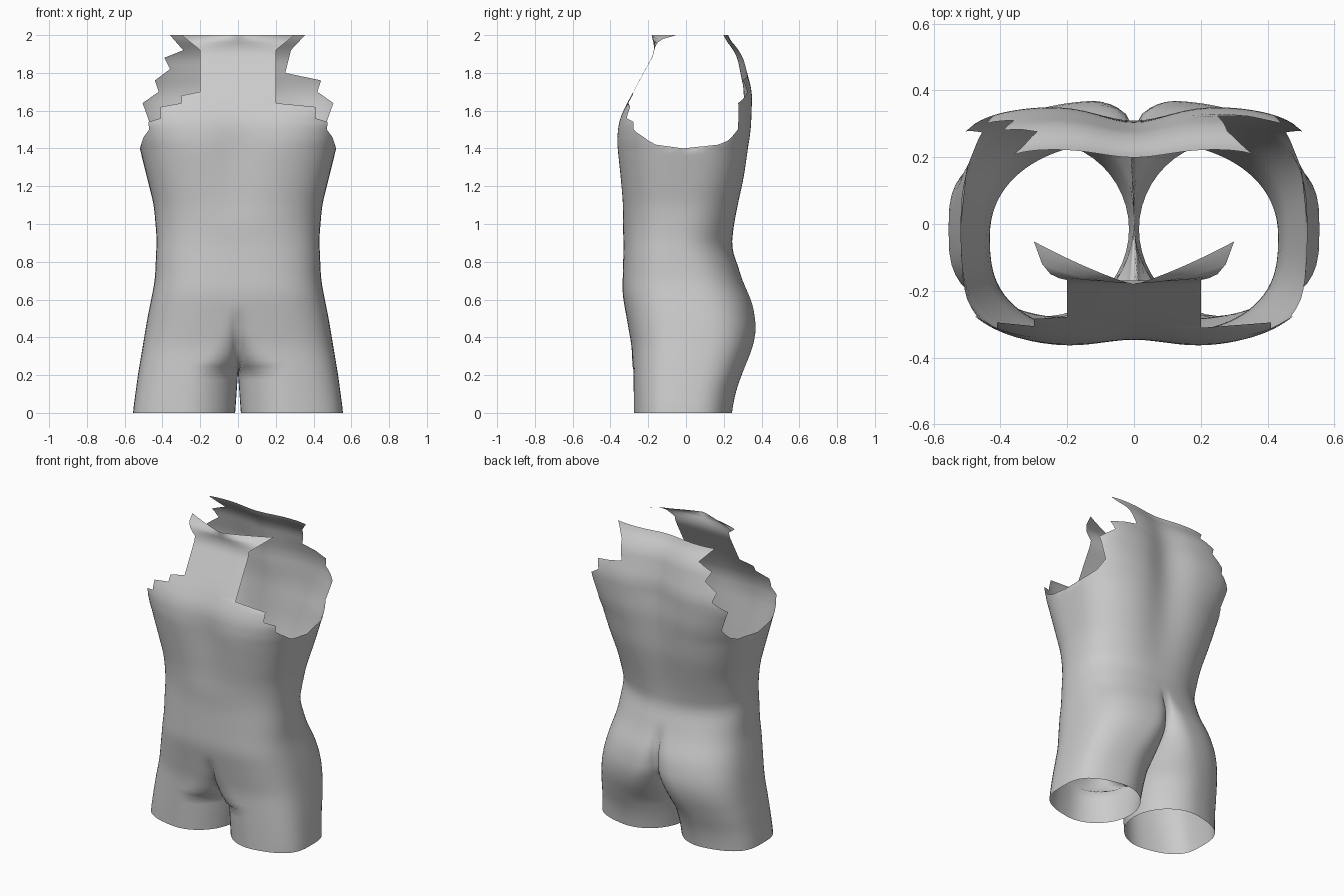
import bpy
import bmesh
from math import sin, cos, pi, exp, sqrt

if "Cube" in bpy.data.objects:
    bpy.data.objects.remove(bpy.data.objects["Cube"])

COLUMNS = 24          # points across each quarter of a section
CROTCH = 0.21
ARMPIT = 1.4
TOP = 2.0

# Profiles as (height, value) pairs
half_width = [(0, .557), (.2, .53), (.5, .48), (.7, .44), (.92, .43), (1.1, .445),
              (1.4, .52), (1.65, .57), (2, .41)]
front_depth = [(0, -.285), (.35, -.288), (.63, -.337), (.9, -.33), (1.1, -.34),
               (1.42, -.375), (1.54, -.362), (1.62, -.325), (1.69, -.285), (1.92, -.16),
               (2, -.185)]
back_depth = [(0, .252), (.12, .275), (.35, .36), (.45, .375), (.58, .355), (.7, .3),
              (.87, .245), (1, .265), (1.25, .32), (1.5, .352), (1.7, .355), (1.9, .3),
              (2, .215)]
front_squareness = [(.3, 3.2), (1, 2.6), (1.4, 3), (1.65, 4), (1.92, 4), (2, 1.15)]
back_squareness = [(.2, 3.1), (.5, 2.8), (.9, 2.2), (1.4, 3), (1.65, 4), (2, 6)]
breastbone_groove = [(1, 0), (1.4, .03), (1.6, .01), (1.7, 0)]
spine_groove = [(.8, 0), (1.3, .03), (1.65, .05), (2, .025)]
front_leg_split = [(.21, 1), (.25, .65), (.3, .4), (.4, .15), (.55, 0)]
back_leg_split = [(.21, 1), (.3, .75), (.45, .35), (.6, .17), (.75, 0)]

# Ragged side edges of the upper panels, for the left (+1) and right (-1)
front_low = [(1.4, .52), (1.46, .5), (1.5, .47), (1.54, .475), (1.56, .41), (1.62, .41)]
front_edge = {
    1: front_low + [(1.64, .2), (1.92, .2), (2, .3)],
    -1: front_low + [(1.64, .3), (1.68, .3), (1.7, .2), (1.92, .2), (2, .3)],
}
back_low = [(1.4, .52), (1.44, .48), (1.5, .455), (1.64, .505), (1.7, .42), (1.76, .44)]
back_edge = {
    1: back_low + [(1.8, .25), (1.92, .28), (2, .355)],
    -1: back_low + [(1.82, .36), (1.88, .39), (1.92, .29), (2, .36)],
}


def at(profile, z):
    """Value of a profile at a height."""
    if z <= profile[0][0]:
        return profile[0][1]
    for (low, start), (high, end) in zip(profile, profile[1:]):
        if z <= high:
            return start + (end - start) * (z - low) / (high - low)
    return profile[-1][1]


def soft(profile, z):
    """Profile value with its corners rounded off."""
    return sum(at(profile, z + .02 * step) for step in range(-2, 3)) / 5


def surface_point(z, t, is_back, sign):
    """Point on one quarter of the body, t running from centre line to flank."""
    width = soft(half_width, z)
    front, back = soft(front_depth, z), soft(back_depth, z)
    middle, depth = (front + back) / 2, (back - front) / 2
    facing = 1 if is_back else -1
    power = at(back_squareness if is_back else front_squareness, z)
    groove = soft(spine_groove if is_back else breastbone_groove, z)
    split = at(back_leg_split if is_back else front_leg_split, z)
    limit = width
    if z > ARMPIT:
        edge = back_edge if is_back else front_edge
        limit = min(width, at(edge[sign], z))

    # Points gather at the centre line where the legs part
    spread = (1 - split) * sin(t * pi / 2) + split * (1 - cos(pi * t)) / 2
    gap = .015 * max(0, 1 - z / CROTCH)
    x = gap + (limit - gap) * spread

    # Rounded trunk outline, creased between the legs
    bulge = max(0, 1 - (x / width) ** power) ** (1 / power)
    radius = width / 2 * (.3 + .7 * split)
    inward = max(0, 1 - (x - gap) / radius)
    crease = 1 - split * (1 - sqrt(1 - inward ** 2))
    hollow = groove * exp(-(x / .14) ** 2)
    return sign * x, middle + facing * (depth * bulge * crease - hollow), z


# Row heights: trunk with legs, then finer rows for the torn panels
heights = [ARMPIT * i / 40 for i in range(41)]
heights += [ARMPIT + (TOP - ARMPIT) * i / 30 for i in range(1, 31)]

bm = bmesh.new()
for is_back in (False, True):
    for sign in (1, -1):
        grid = [[bm.verts.new(surface_point(z, j / COLUMNS, is_back, sign))
                 for j in range(COLUMNS + 1)] for z in heights]
        flip = is_back != (sign < 0)
        for lower, upper in zip(grid, grid[1:]):
            for j in range(COLUMNS):
                quad = [lower[j], lower[j + 1], upper[j + 1], upper[j]]
                bm.faces.new(quad[::-1] if flip else quad)
bmesh.ops.remove_doubles(bm, verts=bm.verts[:], dist=.0002)
for face in bm.faces:
    face.smooth = True

mesh = bpy.data.meshes.new("torso_shell")
bm.to_mesh(mesh)
bm.free()
torso = bpy.data.objects.new("torso_shell", mesh)
bpy.context.collection.objects.link(torso)

# Plain grey material
grey = bpy.data.materials.new("light_grey")
grey.use_nodes = True
colour = (.6, .6, .6, 1)
grey.diffuse_color = colour
grey.node_tree.nodes["Principled BSDF"].inputs["Base Color"].default_value = colour
mesh.materials.append(grey)
